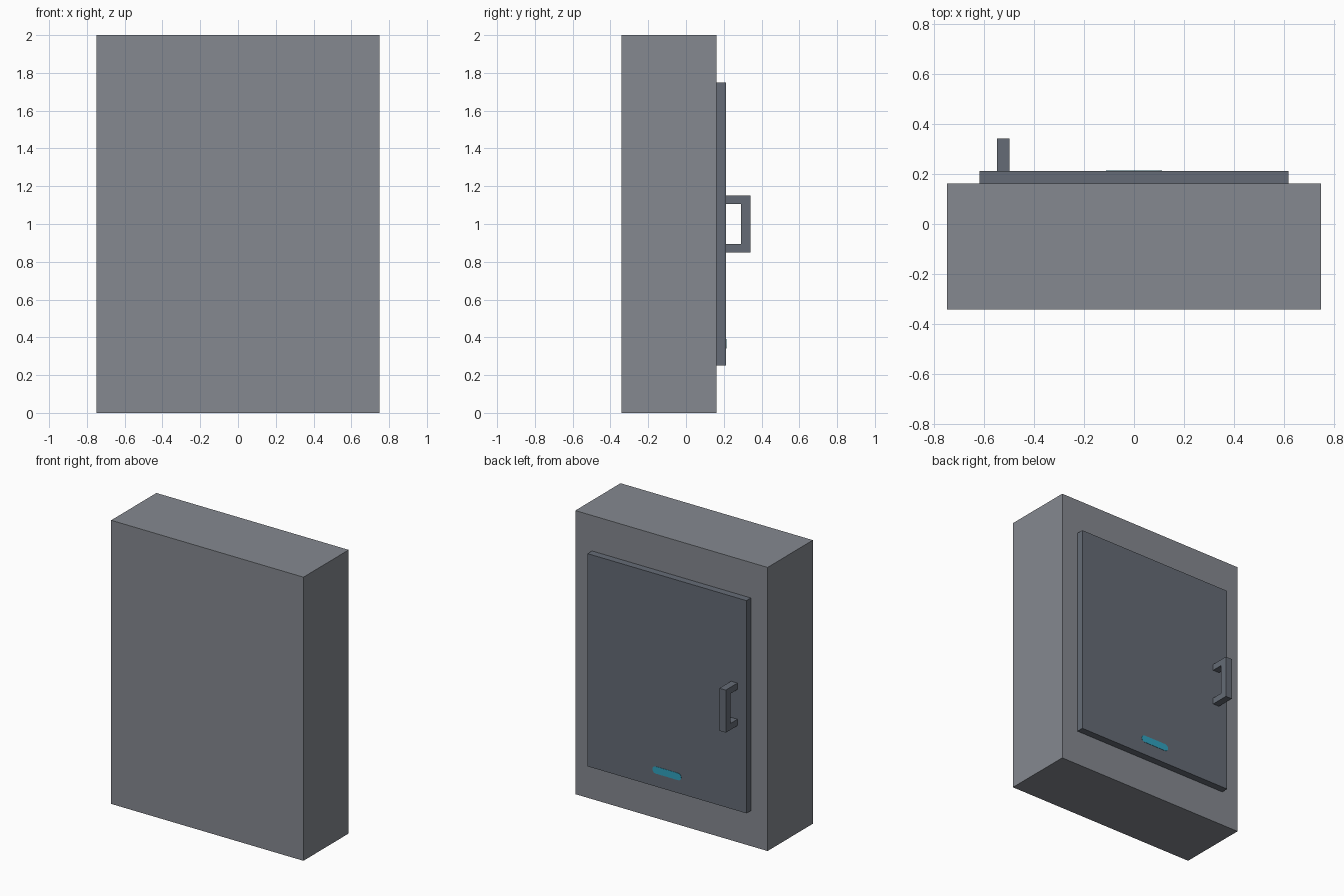
import bpy, bmesh, math

if "Cube" in bpy.data.objects:
    bpy.data.objects.remove(bpy.data.objects["Cube"])

def material(name, rgb):
    m = bpy.data.materials.new(name)
    m.diffuse_color = (*rgb, 1)
    m.use_nodes = True
    m.node_tree.nodes["Principled BSDF"].inputs["Base Color"].default_value = m.diffuse_color
    return m

GREY = material("cabinet grey", (0.235, 0.25, 0.28))
DARK = material("door slate", (0.13, 0.148, 0.18))
BLUE = material("panel blue", (0.03, 0.36, 0.52))

def prism(name, points, axis, lo, hi, mat):
    """Extrude a flat outline along x (points are y,z) or y (points are x,z)."""
    def place(p, d):
        return (d, p[0], p[1]) if axis == "x" else (p[0], d, p[1])
    bm = bmesh.new()
    face = bm.faces.new([bm.verts.new(place(p, lo)) for p in points])
    out = bmesh.ops.extrude_face_region(bm, geom=[face])
    moved = [v for v in out["geom"] if isinstance(v, bmesh.types.BMVert)]
    bmesh.ops.translate(bm, verts=moved, vec=place((0, 0), hi - lo))
    bmesh.ops.recalc_face_normals(bm, faces=bm.faces[:])
    mesh = bpy.data.meshes.new(name)
    bm.to_mesh(mesh)
    bm.free()
    mesh.materials.append(mat)
    ob = bpy.data.objects.new(name, mesh)
    bpy.context.collection.objects.link(ob)
    return ob

def rect(x0, x1, z0, z1):
    return [(x0, z0), (x1, z0), (x1, z1), (x0, z1)]

# Cabinet body and raised door on the back (+y) side
prism("cabinet_body", rect(-0.75, 0.75, 0, 2), "y", -0.342, 0.162, GREY)
prism("door", rect(-0.62, 0.62, 0.25, 1.75), "y", 0.162, 0.212, DARK)

# C-shaped pull handle
handle = [(0.212, 0.85), (0.342, 0.85), (0.342, 1.15), (0.212, 1.15),
          (0.212, 1.105), (0.292, 1.105), (0.292, 0.895), (0.212, 0.895)]
prism("door_handle", handle, "x", -0.55, -0.50, DARK)

# Thin rounded plate low on the door
half_w, r, zc = 0.112, 0.025, 0.367
pill = []
for side in (1, -1):
    for i in range(9):
        a = math.radians(-90 + i * 22.5) + (0 if side == 1 else math.pi)
        pill.append((side * (half_w - r) + r * math.cos(a), zc + r * math.sin(a)))
prism("indicator_plate", pill, "y", 0.211, 0.214, BLUE)
